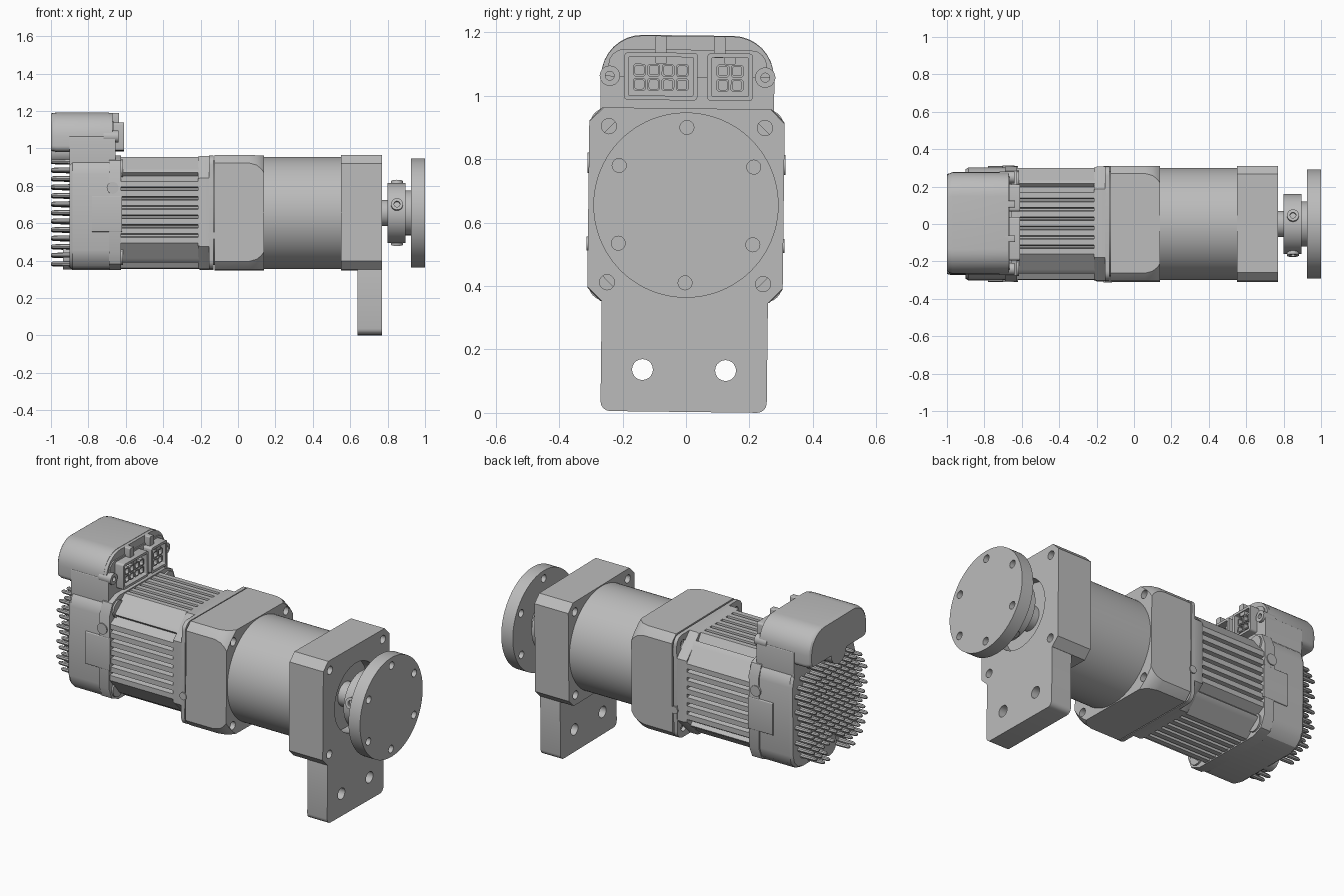
import bpy, bmesh
from math import sin, cos, pi, radians
from mathutils import Matrix, Vector

old = bpy.data.objects.get("Cube")
if old:
    bpy.data.objects.remove(old, do_unlink=True)

AXIS_Z = 0.655
grey = bpy.data.materials.new("machined grey")
grey.use_nodes = True
grey.diffuse_color = (0.5, 0.5, 0.5, 1)
grey.node_tree.nodes["Principled BSDF"].inputs["Base Color"].default_value = (0.5, 0.5, 0.5, 1)
parts = []


def finish(name, bm):
    bmesh.ops.recalc_face_normals(bm, faces=bm.faces)
    mesh = bpy.data.meshes.new(name)
    bm.to_mesh(mesh)
    bm.free()
    mesh.materials.append(grey)
    obj = bpy.data.objects.new(name, mesh)
    bpy.context.collection.objects.link(obj)
    parts.append(obj)
    return obj


def add_loft(bm, pts, steps, y=0, z=AXIS_Z):
    """Sweep a yz outline along x; each step is (x, scale)."""
    rings = [[bm.verts.new((x, y + p[0] * s, z + p[1] * s)) for p in pts] for x, s in steps]
    n = len(pts)
    for a, b in zip(rings, rings[1:]):
        for i in range(n):
            bm.faces.new((a[i], a[(i + 1) % n], b[(i + 1) % n], b[i]))
    bm.faces.new(rings[0])
    bm.faces.new(rings[-1])


def loft(name, pts, steps, y=0, z=AXIS_Z):
    bm = bmesh.new()
    add_loft(bm, pts, steps, y, z)
    return finish(name, bm)


def circle(n=64):
    return [(cos(2 * pi * i / n), sin(2 * pi * i / n)) for i in range(n)]


def outline(w, h, low, top, seg=6):
    """Rectangle of half sizes w, h with rounded (or, at seg=1, chamfered) corners."""
    pts = []
    for q, (sy, sz, r) in enumerate([(1, 1, top), (-1, 1, top), (-1, -1, low), (1, -1, low)]):
        for k in range(seg + 1):
            a = (q + k / seg) * pi / 2
            pts.append((sy * (w - r) + r * cos(a), sz * (h - r) + r * sin(a)))
    return pts


def cyl(name, x0, x1, r, y=0, z=AXIS_Z, n=64):
    return loft(name, circle(n), [(x0, r), (x1, r)], y, z)


def plate(name, x0, x1, y0, y1, z0, z1, low=0.005, top=0.005, seg=4):
    return loft(name, outline((y1 - y0) / 2, (z1 - z0) / 2, low, top, seg),
                [(x0, 1), (x1, 1)], (y0 + y1) / 2, (z0 + z1) / 2)


def boolean(obj, tool, op='DIFFERENCE'):
    mod = obj.modifiers.new(op.lower(), 'BOOLEAN')
    mod.operation, mod.object, mod.solver = op, tool, 'EXACT'
    bpy.context.view_layer.objects.active = obj
    bpy.ops.object.modifier_apply(modifier=mod.name)
    parts.remove(tool)
    bpy.data.objects.remove(tool, do_unlink=True)


def drill(obj, spots, r, x0, x1):
    bm = bmesh.new()
    for y, z in spots:
        add_loft(bm, circle(20), [(x0, r), (x1, r)], y, z)
    boolean(obj, finish("drill", bm))


def corners(d):
    return [(sy * d, AXIS_Z + sz * d) for sy in (-1, 1) for sz in (-1, 1)]


# Output flange, hub and shaft
flange = cyl("output_flange", 0.925, 1.0, 0.292, n=96)
drill(flange, [(0.245 * cos(a), AXIS_Z + 0.245 * sin(a))
               for a in [radians(30 + 60 * k) for k in range(6)]], 0.022, 0.9, 1.1)
cyl("hub_neck", 0.89, 0.93, 0.12)
cyl("clamp_hub", 0.80, 0.895, 0.16)
cyl("output_shaft", 0.70, 0.82, 0.07)
for k, angle in enumerate((75, 165, 285)):
    screw = cyl("hub_screw_%d" % (k + 1), 0.12, 0.175, 0.032, 0, 0, 20)
    drill(screw, [(0, 0)], 0.016, 0.155, 0.2)
    out = Vector((0, cos(radians(angle)), sin(radians(angle))))
    turn = Vector((1, 0, 0)).rotation_difference(out).to_matrix().to_4x4()
    screw.data.transform(Matrix.Translation((0.85, 0, AXIS_Z)) @ turn)

# Mounting bracket: block with recess, and drilled foot
block = loft("bracket_block", outline(0.308, 0.305, 0.045, 0.045, 1), [(0.55, 1), (0.77, 1)])
drill(block, corners(0.246), 0.024, 0.5, 0.8)
boolean(block, cyl("recess", 0.70, 0.8, 0.2))
foot = plate("bracket_foot", 0.64, 0.77, -0.262, 0.262, 0.003, 0.38, 0.03, 0.005)
drill(foot, [(-0.131, 0.135), (0.131, 0.135)], 0.033, 0.6, 0.8)

# Gear housing and adapter block with turned corners
cyl("gear_housing", 0.13, 0.56, 0.3, n=96)
adapter = loft("adapter_block", outline(0.308, 0.305, 0.01, 0.01), [(-0.125, 1), (0.14, 1)])
boolean(adapter, loft("turning", circle(96), [(-0.2, 0.405), (0.06, 0.405), (0.1, 0.398),
                                              (0.125, 0.385), (0.15, 0.365)]), 'INTERSECT')
drill(adapter, corners(0.246), 0.024, -0.2, 0.2)

# Motor front plate and collar
front = loft("motor_front_plate", outline(0.305, 0.303, 0.05, 0.05), [(-0.155, 1), (-0.132, 1)])
drill(front, corners(0.246), 0.024, -0.2, 0)
cyl("front_spigot", -0.14, -0.12, 0.28)
loft("motor_collar", outline(0.304, 0.303, 0.12, 0.12, 1), [(-0.215, 0.98), (-0.2, 1), (-0.15, 1)])

# Finned motor body: ribs along each side, chamfered corners
half = []
for k in range(7):
    s = -0.165 + k * 0.05
    depth = 0.25 if k in (2, 4) else 0.268
    half += [(s, 0.298), (s + 0.03, 0.298)]
    if k < 6:
        half += [(s + 0.035, depth), (s + 0.045, depth)]
half += [(0.195, 0.25), (0.212, 0.268), (0.225, 0.258), (0.235, 0.245)]
profile = []
for q in range(4):
    c, d = round(cos(q * pi / 2)), round(sin(q * pi / 2))
    profile += [(u * c + v * d, -u * d + v * c) for u, v in half]
loft("finned_motor_body", profile, [(-0.64, 1), (-0.19, 1)])

# Rear cover, joint ring, corner bosses and side clips
loft("rear_cover", outline(0.3, 0.303, 0.1, 0.1, 3), [(-0.9, 0.97), (-0.885, 1), (-0.68, 1)])
loft("rear_joint_ring", outline(0.306, 0.304, 0.09, 0.09, 2), [(-0.69, 1), (-0.625, 1)])
for k, (y, z) in enumerate(corners(0.232)):
    cyl("cover_boss_%d" % (k + 1), -0.8, -0.615, 0.05, y, z, 24)
for side in (-1, 1):
    label = "left" if side > 0 else "right"
    for name, x, z, r in (("side_clip_", -0.67, 0.785, 0.032), ("plate_screw_", -0.14, 0.53, 0.022)):
        clip = cyl(name + label, 0.27, 0.312, r, 0, 0, 20)
        clip.data.transform(Matrix.Translation((x, 0, z)) @ Matrix.Rotation(side * pi / 2, 4, 'Z'))
    plate("side_rib_" + label, -0.78, -0.62, *sorted((side * 0.27, side * 0.308)), 0.55, 0.74)

# Cooling pins in a staggered grid, clear of the round pads
pads = [(0, 0.41), (0, 0.975)]
bm = bmesh.new()
for row in range(13):
    z = 0.382 + row * 0.0455
    for col in range(-6, 7):
        y = (col + 0.5 * (row % 2)) * 0.047
        if abs(y) > 0.27 or abs(y) + abs(z - AXIS_Z) > 0.46:
            continue
        if min((y - a) ** 2 + (z - b) ** 2 for a, b in pads) > 0.075 ** 2:
            add_loft(bm, circle(8), [(-0.89, 0.014), (-0.99, 0.011), (-1.0, 0.006)], y, z)
finish("cooling_pins", bm)
cyl("lower_pad", -0.935, -0.88, 0.062, 0, 0.415, 32)
cyl("upper_pad", -0.999, -0.88, 0.07, 0, 0.985, 32)

# Connector housing on top
shell = outline(0.272, 0.105, 0.03, 0.13, 8)
loft("connector_housing", shell, [(-1.0, 0.93), (-0.992, 0.97), (-0.97, 1), (-0.69, 1)], 0, 1.085)
plate("housing_base", -0.9, -0.655, -0.274, 0.274, 0.86, 1.06)
plate("housing_face", -0.7, -0.665, -0.25, 0.25, 0.95, 1.145, 0.01, 0.05)
plate("housing_rim", -0.7, -0.672, -0.272, 0.272, 0.96, 1.188, 0.01, 0.13, 8)
for k, y in enumerate((-0.085, 0.1)):
    plate("top_latch_%d" % (k + 1), -0.7, -0.635, y - 0.018, y + 0.018, 1.12, 1.188)
for k, y in enumerate((-0.245, 0.245)):
    ear = cyl("screw_ear_%d" % (k + 1), -0.72, -0.64, 0.032, y, 1.06, 24)
    drill(ear, [(y, 1.06)], 0.014, -0.66, -0.6)

# Sockets: hollow frames with a grid of contact cells
for name, y0, y1, cols in (("wide_socket", -0.2, 0.032, 4), ("narrow_socket", 0.062, 0.206, 2)):
    frame = plate(name + "_frame", -0.68, -0.61, y0, y1, 0.985, 1.135, 0.012, 0.012)
    boolean(frame, plate("cavity", -0.655, -0.6, y0 + 0.014, y1 - 0.014, 0.999, 1.121))
    mid = (y0 + y1) / 2
    plate(name + "_key", -0.66, -0.615, mid - 0.018, mid + 0.018, 1.1, 1.125)
    for i in range(cols):
        for j in range(2):
            y, z = mid + (i - (cols - 1) / 2) * 0.045, 1.034 + j * 0.045
            cell = plate("%s_cell_%d_%d" % (name, i + 1, j + 1), -0.66, -0.62,
                         y - 0.02, y + 0.02, z - 0.02, z + 0.02, 0.006, 0.006, 1)
            boolean(cell, plate("pocket", -0.645, -0.6, y - 0.014, y + 0.014, z - 0.014, z + 0.014))

# The whole unit sits slightly turned about its shaft; smooth round surfaces
tilt = (Matrix.Translation((0, 0, AXIS_Z)) @ Matrix.Rotation(-0.012, 4, 'X')
        @ Matrix.Translation((0, 0, -AXIS_Z)))
bpy.ops.object.select_all(action='DESELECT')
for obj in parts:
    obj.data.transform(tilt)
    obj.select_set(True)
bpy.context.view_layer.objects.active = parts[0]
bpy.ops.object.shade_smooth_by_angle(angle=radians(30))
